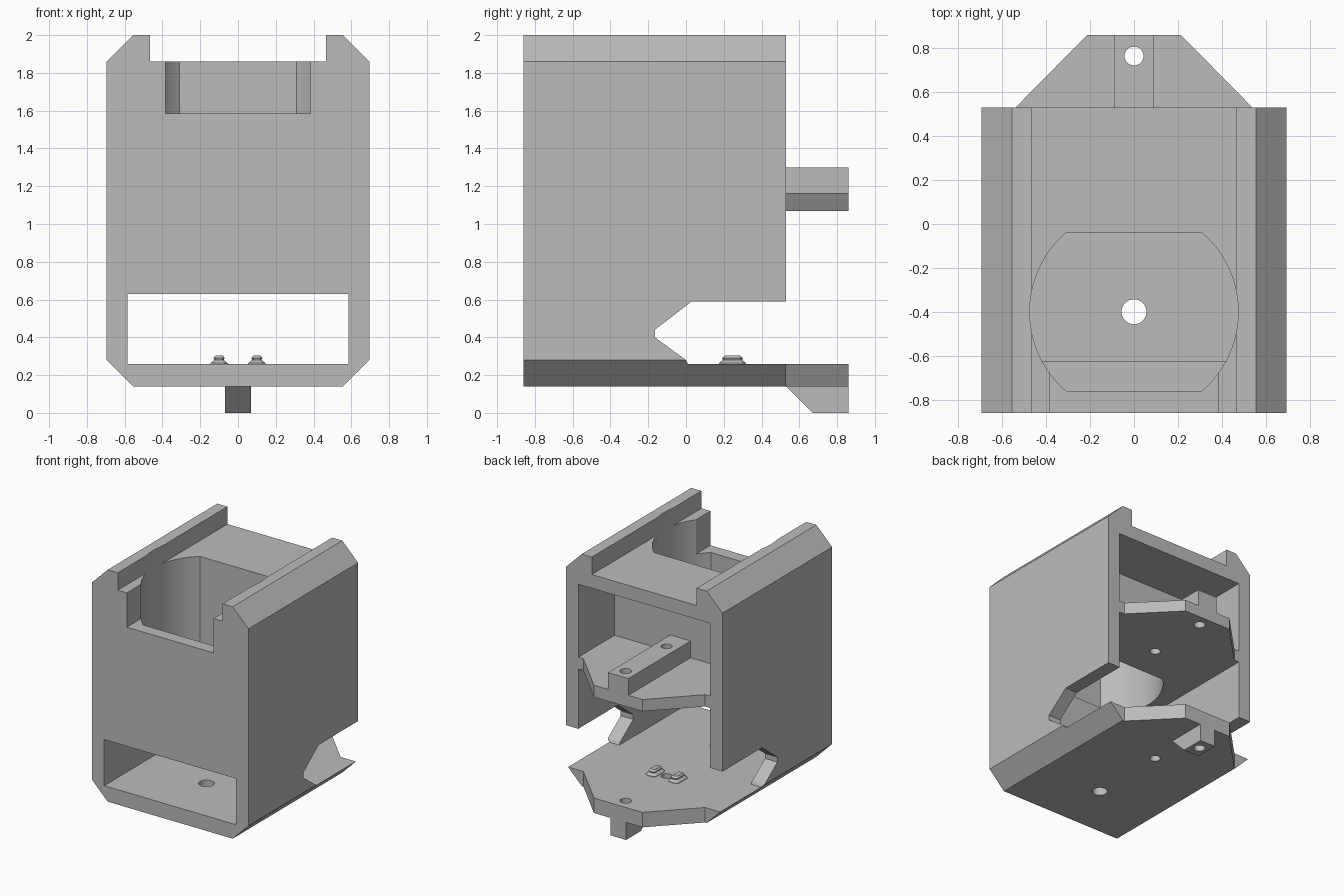
import bpy, bmesh, math

cube = bpy.data.objects.get("Cube")
if cube:
    bpy.data.objects.remove(cube, do_unlink=True)

grey = bpy.data.materials.new("plain grey")
grey.use_nodes = True
grey.diffuse_color = (0.5, 0.5, 0.5, 1)
grey.node_tree.nodes["Principled BSDF"].inputs["Base Color"].default_value = (0.5, 0.5, 0.5, 1)


def loft(name, rings):
    """Closed solid through rings of 3D points."""
    bm = bmesh.new()
    loops = [[bm.verts.new(p) for p in ring] for ring in rings]
    n = len(loops[0])
    for a, b in zip(loops, loops[1:]):
        for i in range(n):
            j = (i + 1) % n
            bm.faces.new((a[i], a[j], b[j], b[i]))
    bm.faces.new(loops[0][::-1])
    bm.faces.new(loops[-1])
    bmesh.ops.recalc_face_normals(bm, faces=bm.faces)
    mesh = bpy.data.meshes.new(name)
    bm.to_mesh(mesh)
    bm.free()
    mesh.materials.append(grey)
    obj = bpy.data.objects.new(name, mesh)
    bpy.context.collection.objects.link(obj)
    return obj


def prism(name, pts, axis, lo, hi):
    """Extrude a 2D outline along x, y or z."""
    place = {"x": lambda p, d: (d, p[0], p[1]),
             "y": lambda p, d: (p[0], d, p[1]),
             "z": lambda p, d: (p[0], p[1], d)}[axis]
    return loft(name, [[place(p, d) for p in pts] for d in (lo, hi)])


def box(name, half_x, y0, y1, z0, z1):
    outline = [(-half_x, y0), (half_x, y0), (half_x, y1), (-half_x, y1)]
    return prism(name, outline, "z", z0, z1)


def mirrored(half):
    """Complete a right-hand outline with its mirror image."""
    return half + [(-x, v) for x, v in reversed(half)]


def arc(radius, cy, start, end, steps):
    return [(radius * math.cos(start + (end - start) * i / steps),
             cy + radius * math.sin(start + (end - start) * i / steps))
            for i in range(steps + 1)]


def combine(target, tool, operation):
    mod = target.modifiers.new("combine", "BOOLEAN")
    mod.operation = operation
    mod.solver = "EXACT"
    mod.object = tool
    bpy.context.view_layer.objects.active = target
    bpy.ops.object.modifier_apply(modifier=mod.name)
    bpy.data.objects.remove(tool, do_unlink=True)


FRONT, BACK, TAB_END = -0.86, 0.53, 0.86
FLOOR, SHELF_LOW, SHELF_TOP = 0.26, 1.07, 1.165

# Chamfered housing with the open channel along its top
housing = prism("housing", mirrored([
    (0.555, 0.14), (0.695, 0.28), (0.695, 1.86), (0.555, 2.0),
    (0.465, 2.0), (0.465, 1.86)]), "y", FRONT, BACK)

# Tapered tabs at the back of the floor and the shelf
tab = mirrored([(0.54, 0.3), (0.54, BACK), (0.215, TAB_END)])
for z0, z1 in ((0.14, FLOOR), (SHELF_LOW, SHELF_TOP)):
    combine(housing, prism("tab", tab, "z", z0, z1), "UNION")

# Chambers, front window and front notch
for cut in ((0.585, 0.07, 1.0, SHELF_TOP, 1.75),
            (0.585, -0.625, 1.0, FLOOR, SHELF_LOW),
            (0.585, -1.0, -0.6, FLOOR, 0.63),
            (0.385, -1.0, -0.5, 1.585, 2.2)):
    combine(housing, box("cutter", *cut), "DIFFERENCE")

# Round pocket with flat front and back
half_angle = math.asin(0.36 / 0.475)
side = arc(0.475, -0.4, -half_angle, half_angle, 24)
combine(housing, prism("pocket_cutter", mirrored(side), "z", 1.04, 2.2), "DIFFERENCE")

# Pointed opening through both side walls
opening = [(-0.165, 0.4), (0.0, 0.28), (0.01, FLOOR), (1.0, FLOOR),
           (1.0, 0.59), (0.03, 0.59), (-0.165, 0.44)]
combine(housing, prism("side_cutter", opening, "x", -1, 1), "DIFFERENCE")

# Rib on the shelf and hook under the floor tab
combine(housing, box("rib", 0.09, 0.03, TAB_END, 1.12, 1.3), "UNION")
hook = [(0.48, 0.2), (0.48, 0.19), (0.67, 0.0), (TAB_END, 0.0), (TAB_END, 0.2)]
combine(housing, prism("hook", hook, "x", -0.07, 0.07), "UNION")

# Screw holes
for y, radius, top in ((0.765, 0.043, 1.5), (0.246, 0.04, 1.5), (-0.4, 0.057, 0.5)):
    circle = arc(radius, y, 0, math.tau, 32)[:-1]
    combine(housing, prism("hole_cutter", circle, "z", -0.2, top), "DIFFERENCE")

bpy.ops.object.select_all(action="DESELECT")
housing.select_set(True)
bpy.context.view_layer.objects.active = housing
bpy.ops.object.shade_smooth_by_angle(angle=math.radians(25))

# Small stepped clips on the floor
for label, cx in (("left", 0.1), ("right", -0.1)):
    rings = []
    for hx, hy, z in ((0.048, 0.073, FLOOR - 0.01), (0.046, 0.072, FLOOR + 0.003),
                      (0.025, 0.052, 0.28), (0.03, 0.055, 0.29), (0.02, 0.04, 0.303)):
        c = hx * 0.4
        ring = mirrored([(hx - c, -hy), (hx, c - hy), (hx, hy - c), (hx - c, hy)])
        rings.append([(cx + x, 0.246 + y, z) for x, y in ring])
    loft(label + "_clip", rings)
